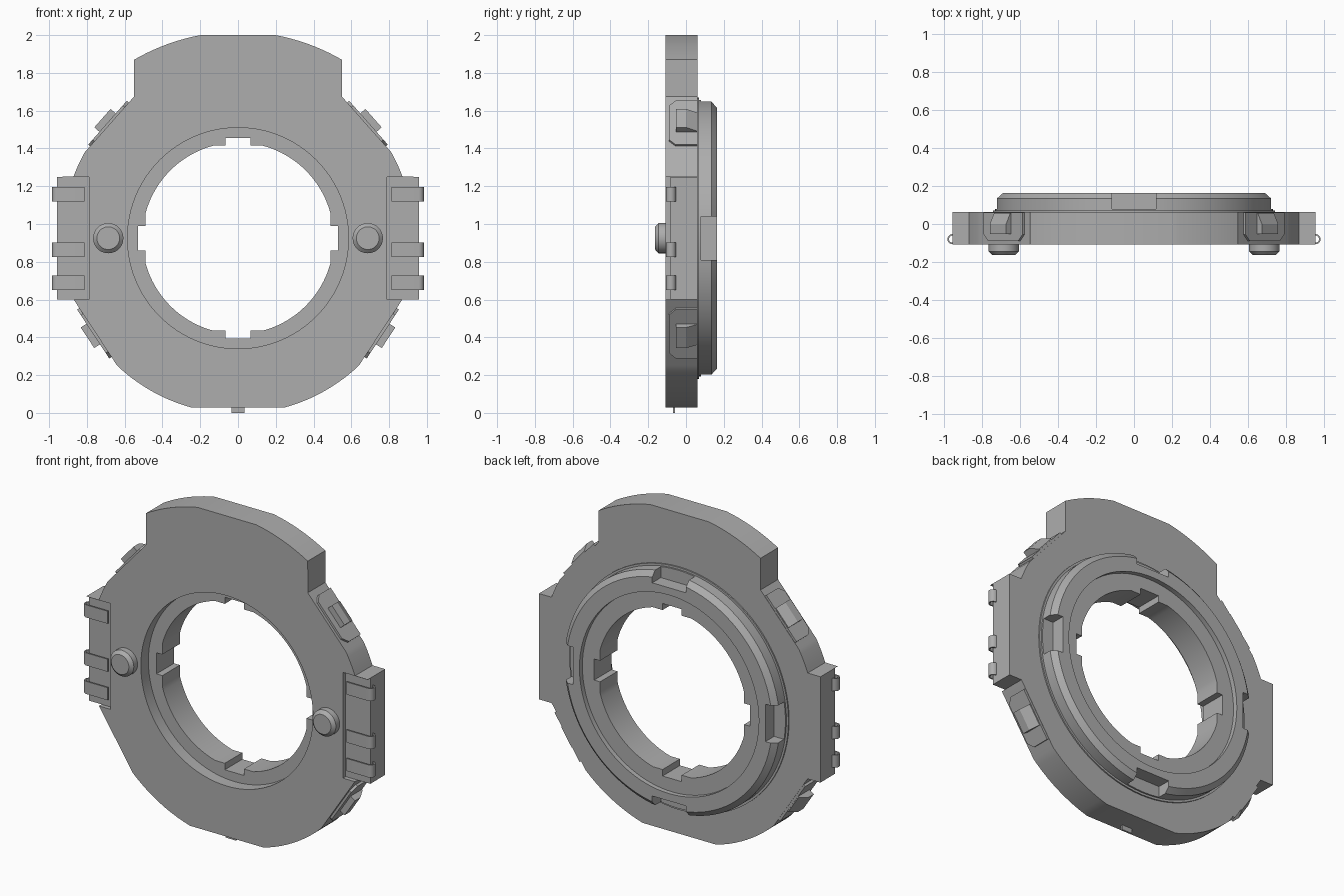
import bpy, bmesh
from math import sin, cos, pi, atan2, hypot
from mathutils import Matrix, Vector

if "Cube" in bpy.data.objects:
    bpy.data.objects.remove(bpy.data.objects["Cube"])

GREY = (0.42, 0.42, 0.42, 1)
mat = bpy.data.materials.new("plain grey")
mat.use_nodes = True
mat.diffuse_color = GREY
mat.node_tree.nodes["Principled BSDF"].inputs["Base Color"].default_value = GREY

CZ = 0.925            # height of the ring axis
FRONT, BACK = -0.108, 0.062


def arc(r, a0, a1, n):
    """Points of an arc about the ring axis."""
    return [(r * cos(a0 + (a1 - a0) * i / n), CZ + r * sin(a0 + (a1 - a0) * i / n))
            for i in range(n + 1)]


def circle(r, cx=0, cz=CZ, n=96):
    return [(cx + r * cos(2 * pi * i / n), cz + r * sin(2 * pi * i / n)) for i in range(n)]


def rect(x0, x1, z0, z1):
    return [(x0, z0), (x1, z0), (x1, z1), (x0, z1)]


def loft(name, sections):
    """Solid through (y, outline) sections, capped at both ends."""
    bm = bmesh.new()
    rings = [[bm.verts.new((x, y, z)) for x, z in pts] for y, pts in sections]
    n = len(rings[0])
    for a, b in zip(rings, rings[1:]):
        for i in range(n):
            j = (i + 1) % n
            bm.faces.new((a[i], a[j], b[j], b[i]))
    bm.faces.new(rings[0])
    bm.faces.new(rings[-1])
    bmesh.ops.recalc_face_normals(bm, faces=bm.faces)
    me = bpy.data.meshes.new(name)
    bm.to_mesh(me)
    bm.free()
    ob = bpy.data.objects.new(name, me)
    bpy.context.collection.objects.link(ob)
    me.materials.append(mat)
    return ob


def activate(ob):
    bpy.ops.object.select_all(action='DESELECT')
    ob.select_set(True)
    bpy.context.view_layer.objects.active = ob


def combine(ob, other, operation='DIFFERENCE'):
    mod = ob.modifiers.new("cut", 'BOOLEAN')
    mod.operation, mod.object, mod.solver = operation, other, 'EXACT'
    activate(ob)
    bpy.ops.object.modifier_apply(modifier=mod.name)
    bpy.data.objects.remove(other)


def polar(x, z):
    return atan2(z - CZ, x)


# Plate outline, right half from bottom to top, then mirrored
R, TOP_R = 0.93, 1.093
half = arc(R, polar(0.25, 0.03), polar(0.64, 0.25), 10)
half += [(0.87, 0.6), (0.957, 0.6), (0.957, 1.25)]
half += arc(R, polar(0.87, 1.25), polar(0.81, 1.38), 5)
half += [(0.55, 1.675)]
half += arc(TOP_R, polar(0.55, 1.87), polar(0.2, 2.0), 10)
outline = half + [(-x, z) for x, z in reversed(half)]
body = loft("mount_plate", [(FRONT, outline), (BACK, outline)])

# Raised mounting ring on the back, with a thin base flange
ring = loft("back_ring", [(0.0, circle(0.745)), (0.07, circle(0.745)), (0.07, circle(0.732)),
                          (0.135, circle(0.732)), (0.164, circle(0.7))])
combine(body, ring, 'UNION')

# Front counterbore and shallow recess in the back of the ring
combine(body, loft("counterbore", [(-0.3, circle(0.585)), (-0.035, circle(0.585))]))
combine(body, loft("back_recess", [(0.135, circle(0.61)), (0.3, circle(0.61))]))

# Through hole with four flats, each holding a square notch
hole = []
for k in range(4):
    c, s = cos(k * pi / 2), sin(k * pi / 2)
    quarter = [(0.49, -0.13), (0.49, -0.065), (0.53, -0.065),
               (0.53, 0.065), (0.49, 0.065), (0.49, 0.13)]
    a = atan2(0.13, 0.49)
    quarter += [(x, z - CZ) for x, z in arc(0.507, a, pi / 2 - a, 20)[1:-1]]
    hole += [(x * c - z * s, CZ + x * s + z * c) for x, z in quarter]
combine(body, loft("through_hole", [(-0.3, hole), (0.3, hole)]))

# Four lock gaps in the ring's outer edge
for k in range(4):
    gap = loft("lock_gap", [(0.08, rect(0.655, 0.9, -0.115, 0.115)),
                            (0.3, rect(0.655, 0.9, -0.115, 0.115))])
    gap.data.transform(Matrix.Translation((0, 0, CZ)) @ Matrix.Rotation(k * pi / 2, 4, 'Y'))
    combine(body, gap)

# Stepped-back seats for the contact strips
for s in (-1, 1):
    seat = rect(min(s * 0.79, s * 1.1), max(s * 0.79, s * 1.1), 0.6, 1.25)
    combine(body, loft("strip_seat", [(-0.3, seat), (-0.082, seat)]))


def contact_strip(name, s, z0, z1):
    """Flat spring strip whose outer end curls back."""
    centre, r, t = (0.957, -0.08), 0.027, 0.008
    bend = [-pi / 2 + pi * i / 10 for i in range(11)]

    def path(rad):
        return [(0.812, centre[1] - rad)] + \
               [(centre[0] + rad * cos(a), centre[1] + rad * sin(a)) for a in bend]
    profile = path(r) + path(r - t)[::-1]
    ob = loft(name, [(z0, profile), (z1, profile)])
    # The profile lies in x/y: swap y and z, mirror by side
    ob.data.transform(Matrix(((s, 0, 0, 0), (0, 0, 1, 0), (0, 1, 0, 0), (0, 0, 0, 1))))
    if s > 0:
        ob.data.flip_normals()
    return ob


def edge_part(name, sections, s, p, q):
    """Part drawn flat (along edge, depth) and raised off the slanted edge p-q."""
    ob = loft(name, sections)
    p, q = Vector(p), Vector(q)
    m, d = (p + q) / 2, (q - p).normalized()
    n = Vector((d.y, -d.x))
    for v in ob.data.vertices:
        u, out, y = v.co.x, v.co.y, v.co.z
        w = m + d * u + n * out
        v.co = (s * w.x, y, w.y)
    bm = bmesh.new()
    bm.from_mesh(ob.data)
    bmesh.ops.recalc_face_normals(bm, faces=bm.faces)
    bm.to_mesh(ob.data)
    bm.free()
    return ob


parts = [body]
for s, side in ((1, "left"), (-1, "right")):
    # Front knob
    parts.append(loft(side + "_knob", [(y, circle(r, s * 0.687, CZ, 48)) for y, r in
                                       ((-0.1, 0.08), (-0.145, 0.08), (-0.164, 0.06))]))
    # Contact strips
    for i, z in enumerate((0.65, 0.825, 1.12)):
        parts.append(contact_strip(f"{side}_contact_{i + 1}", s, z, z + 0.077))
    # Latch plates with catches on the slanted edges
    for level, p, q in (("lower", (0.64, 0.25), (0.87, 0.6)),
                        ("upper", (0.81, 1.38), (0.55, 1.675))):
        h, c = 0.155, 0.035
        plate = [(-h, BACK - 0.002), (-h, -0.09 + c), (-h + c, -0.09),
                 (h - c, -0.09), (h, -0.09 + c), (h, BACK - 0.002)]
        parts.append(edge_part(f"{side}_{level}_latch_plate",
                               [(-0.02, plate), (0.014, plate)], s, p, q))
        low = rect(-0.065, 0.065, -0.052, 0.058)
        high = rect(-0.065, 0.065, -0.052, 0.0)
        parts.append(edge_part(f"{side}_{level}_catch",
                               [(0.0, low), (0.02, low), (0.05, high)], s, p, q))

# Locating pin under the bottom edge
pin = rect(-0.035, 0.035, 0.0, 0.05)
parts.append(loft("locating_pin", [(-0.07, pin), (-0.058, pin)]))

for ob in parts:
    activate(ob)
    bpy.ops.object.shade_smooth_by_angle(angle=0.4)
